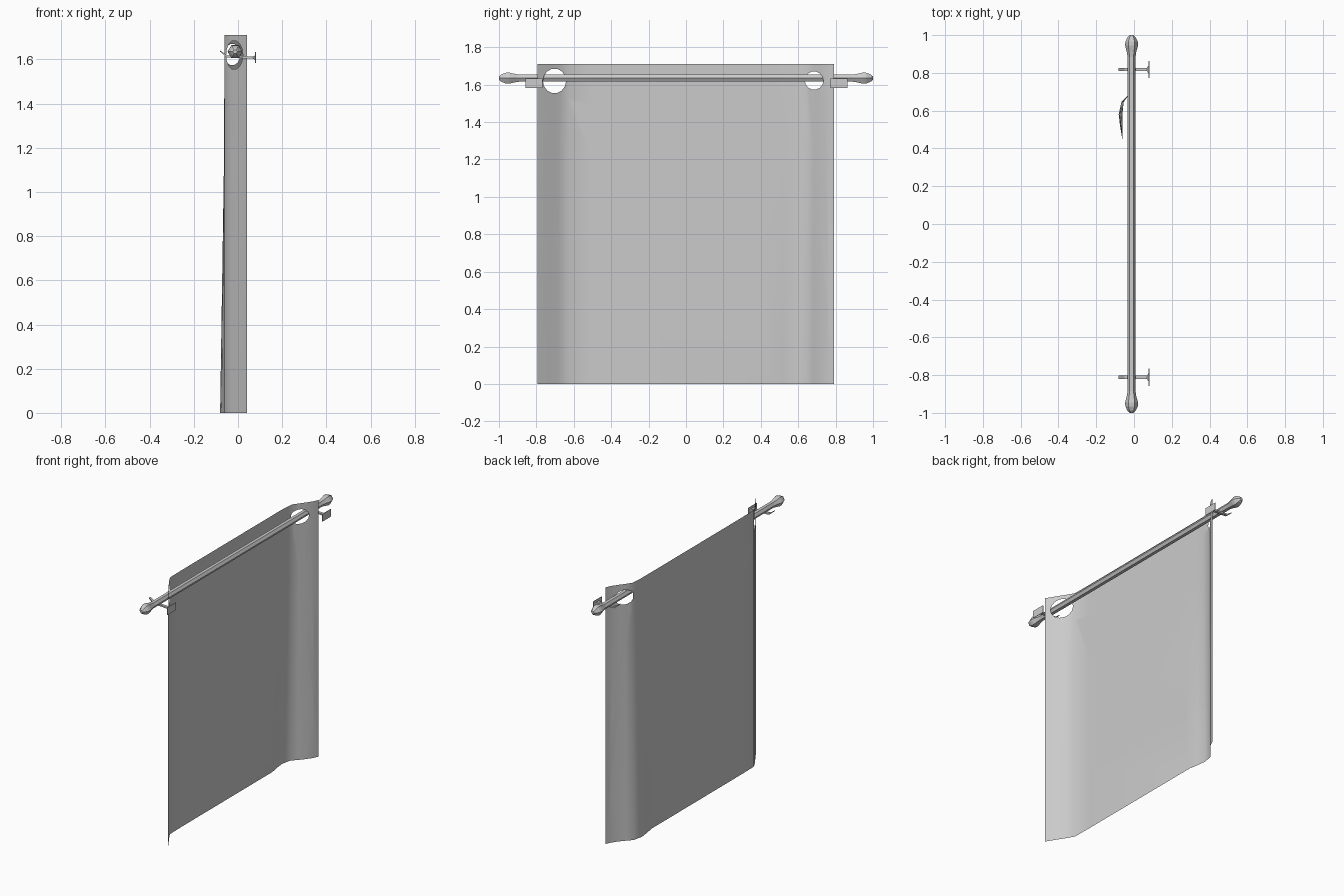
import bpy, bmesh, math
from mathutils import Vector

if "Cube" in bpy.data.objects:
    bpy.data.objects.remove(bpy.data.objects["Cube"])

ROD_X, ROD_Z = -0.013, 1.635


def make_object(name, bm, smooth=False):
    bmesh.ops.recalc_face_normals(bm, faces=bm.faces)
    me = bpy.data.meshes.new(name)
    bm.to_mesh(me)
    bm.free()
    ob = bpy.data.objects.new(name, me)
    bpy.context.collection.objects.link(ob)
    if smooth:
        for p in me.polygons:
            p.use_smooth = True
    return ob


def interp(table, v):
    for (a, fa), (b, fb) in zip(table, table[1:]):
        if v <= b:
            return fa + (fb - fa) * max(0, v - a) / (b - a)
    return table[-1][1]


# Hanging cloth: flat outline with two holes, sliced, then bent to a profile
top = [(-0.795, 0.04), (-0.765, 0.022), (-0.73, 0.0), (-0.68, -0.032),
       (-0.63, -0.06), (-0.5, -0.062), (0.45, -0.062), (0.52, -0.062),
       (0.58, -0.061), (0.645, -0.055), (0.68, -0.03), (0.72, 0.0),
       (0.76, 0.027), (0.79, 0.04)]
bulge = [(-0.795, 0), (0.45, 0), (0.52, -0.012), (0.58, -0.02), (0.645, -0.012), (0.70, 0), (0.79, 0)]
bm = bmesh.new()


def add_loop(pts):
    vs = [bm.verts.new((0, y, z)) for y, z in pts]
    for i, v in enumerate(vs):
        bm.edges.new((v, vs[(i + 1) % len(vs)]))


add_loop([(-0.795, 0), (0.79, 0), (0.79, 1.71), (-0.795, 1.71)])
for cy, cz, ry, rz in [(-0.703, 1.62, 0.062, 0.066), (0.685, 1.622, 0.05, 0.049)]:
    add_loop([(cy + ry * math.cos(i * math.tau / 14), cz + rz * math.sin(i * math.tau / 14))
              for i in range(14)])
bmesh.ops.triangle_fill(bm, edges=bm.edges[:], use_beauty=True, normal=(1, 0, 0))
cuts = [((0, y, 0), (0, 1, 0)) for y, _ in top[1:-1]]
cuts += [((0, 0, z), (0, 0, 1)) for z in (0.4, 0.8, 1.2, 1.5)]
for co, no in cuts:
    bmesh.ops.bisect_plane(bm, geom=bm.verts[:] + bm.edges[:] + bm.faces[:],
                           plane_co=co, plane_no=no, dist=1e-5)
for v in bm.verts:
    v.co.x = interp(top, v.co.y) + interp(bulge, v.co.y) * max(0, 1 - v.co.z / 1.3)
make_object("cloth_panel", bm, True)

# Six-sided rod with a turned finial on each end
half = [(0.885, 0.021), (0.91, 0.025), (0.945, 0.034), (0.965, 0.033), (0.988, 0.022), (1.0, 0.01)]
prof = [(-y, r) for y, r in reversed(half)] + half
bm = bmesh.new()
rings = [[bm.verts.new((ROD_X + r * math.cos(i * math.tau / 6), y, ROD_Z + r * math.sin(i * math.tau / 6)))
          for i in range(6)] for y, r in prof]
for a, b in zip(rings, rings[1:]):
    for i in range(6):
        j = (i + 1) % 6
        bm.faces.new((a[i], a[j], b[j], b[i]))
bm.faces.new(rings[0])
bm.faces.new(rings[-1])
make_object("rod", bm)

# Brackets: bent arm with upturned tip, flared plate at the far end
arm = [(-0.082, 1.639, 0.009, 0.003), (-0.05, 1.614, 0.009, 0.005),
       (0.068, 1.608, 0.009, 0.005), (0.076, 1.608, 0.02, 0.010),
       (0.078, 1.608, 0.046, 0.025), (0.081, 1.608, 0.046, 0.025)]
for name, cy in (("left_bracket", -0.812), ("right_bracket", 0.818)):
    bm = bmesh.new()
    rings = [[bm.verts.new((x, cy + sy * w, z + sz * h))
              for sy, sz in ((-1, -1), (1, -1), (1, 1), (-1, 1))] for x, z, w, h in arm]
    for a, b in zip(rings, rings[1:]):
        for i in range(4):
            j = (i + 1) % 4
            bm.faces.new((a[i], a[j], b[j], b[i]))
    bm.faces.new(rings[0])
    bm.faces.new(rings[-1])
    make_object(name, bm)
